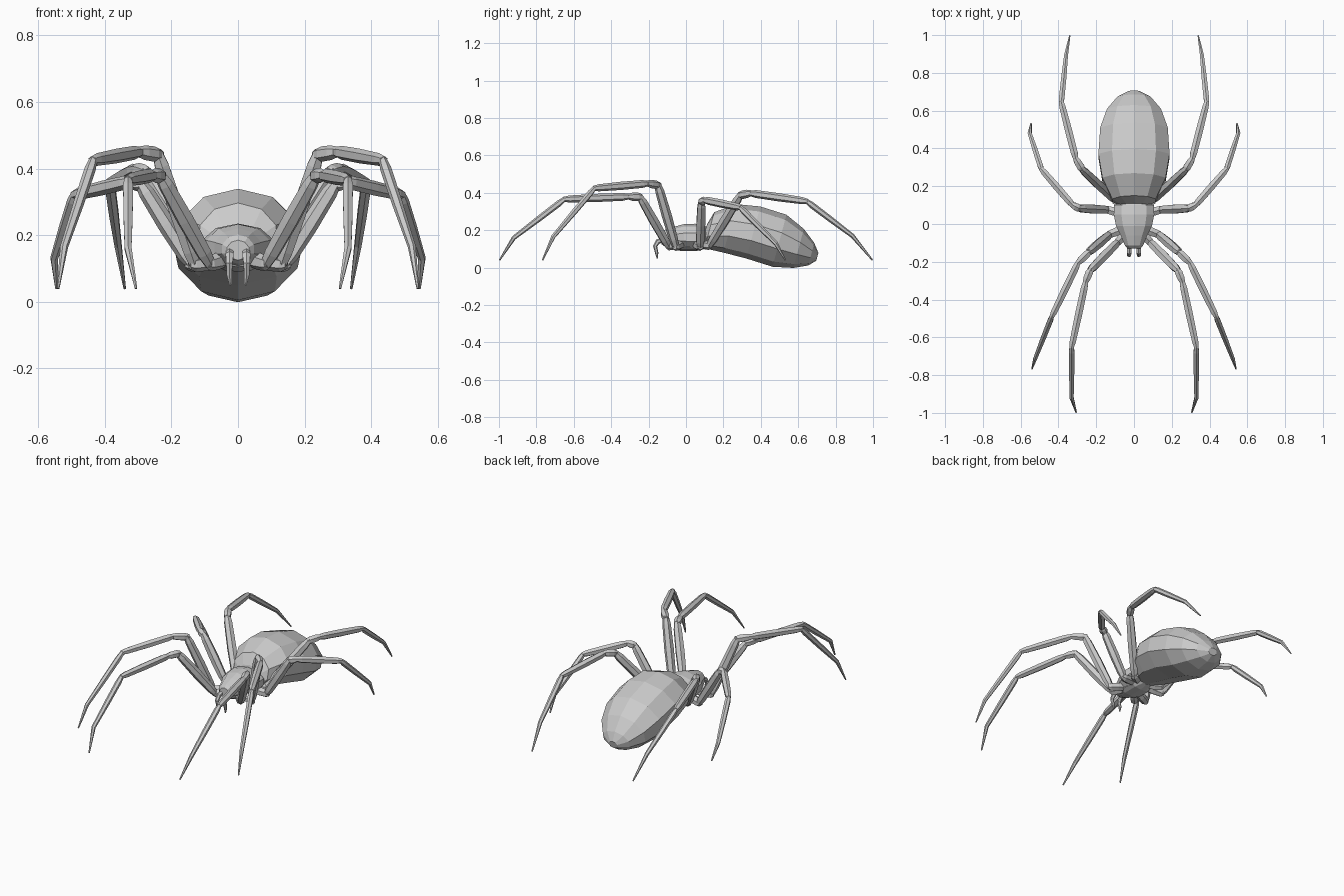
import bpy, bmesh, math
from mathutils import Vector

if "Cube" in bpy.data.objects:
    bpy.data.objects.remove(bpy.data.objects["Cube"])


def loft(name, rings):
    """Skin a list of equal-sized vertex rings and cap both ends."""
    bm = bmesh.new()
    vs = [[bm.verts.new(p) for p in r] for r in rings]
    n = len(vs[0])
    for a, b in zip(vs, vs[1:]):
        for i in range(n):
            j = (i + 1) % n
            bm.faces.new((a[i], a[j], b[j], b[i]))
    bm.faces.new(vs[0])
    bm.faces.new(vs[-1])
    bmesh.ops.recalc_face_normals(bm, faces=bm.faces)
    me = bpy.data.meshes.new(name)
    bm.to_mesh(me)
    bm.free()
    ob = bpy.data.objects.new(name, me)
    bpy.context.collection.objects.link(ob)
    return ob


def body(name, sections, tilt, n=10):
    """Sections are (y, z, half width, half height), leaned by tilt."""
    up = Vector((0, math.sin(tilt), math.cos(tilt)))
    rings = []
    for y, z, w, h in sections:
        angles = [2 * math.pi * i / n for i in range(n)]
        rings.append([Vector((w * math.sin(a), y, z)) + up * h * math.cos(a)
                      for a in angles])
    return loft(name, rings)


def tube(name, pts, n=6):
    """Points are (x, y, z, radius); frame is carried along the path."""
    ps = [Vector(p[:3]) for p in pts]
    side = Vector((0, 0, 1))
    rings = []
    for i, p in enumerate(ps):
        t = Vector((0, 0, 0))
        if i > 0:
            t += (p - ps[i - 1]).normalized()
        if i < len(ps) - 1:
            t += (ps[i + 1] - p).normalized()
        t.normalize()
        if i == 0 and abs(t.z) > 0.9:
            side = Vector((0, 1, 0))
        side = (side - t * side.dot(t)).normalized()
        other = t.cross(side)
        rings.append([p + pts[i][3] * (side * math.cos(a) + other * math.sin(a))
                      for a in [2 * math.pi * k / n for k in range(n)]])
    return loft(name, rings)


def pair(name, pts):
    for s, label in ((1, "right"), (-1, "left")):
        tube(f"{name}_{label}", [(s * x, y, z, r) for x, y, z, r in pts])


def limb(a, b, stops):
    """Points between a and b at (fraction, radius) stops."""
    a, b = Vector(a), Vector(b)
    return [(*a.lerp(b, f), r) for f, r in stops]


# Abdomen, drooping towards the rear
body("abdomen", [(.10, .185, .075, .05), (.125, .20, .120, .10),
                 (.235, .210, .176, .134), (.36, .188, .198, .144),
                 (.50, .144, .188, .144), (.602, .103, .150, .108),
                 (.670, .072, .092, .062), (.702, .058, .030, .022)],
     math.radians(15))

# Head and thorax
body("carapace", [(-.13, .155, .034, .030), (-.115, .158, .050, .044),
                  (-.06, .16, .074, .06), (-.01, .163, .100, .07),
                  (.05, .163, .113, .072), (.10, .165, .110, .06),
                  (.12, .17, .05, .04)], 0)
body("sternum", [(-.09, .12, .03, .015), (-.03, .115, .07, .025),
                 (.06, .115, .07, .025), (.12, .12, .03, .015)], 0)

# Curved fangs
pair("fang", [(.025, -.12, .15, .012), (.025, -.15, .140, .014),
              (.026, -.165, .115, .011), (.026, -.157, .08, .009),
              (.022, -.153, .050, .004)])

# Legs: hip, upper joint, knee, ankle, mid foot, tip
legs = {
    "front_leg": [(.085, -.095, .115), (.232, -.245, .378), (.256, -.305, .380),
                  (.33, -.65, .366), (.330, -.92, .160), (.306, -.997, .040)],
    "second_leg": [(.13, -.055, .112), (.240, -.15, .442), (.296, -.205, .450),
                   (.435, -.49, .425), (.522, -.710, .165), (.540, -.767, .040)],
    "third_leg": [(.14, .075, .112), (.290, .083, .352), (.325, .10, .361),
                  (.49, .29, .322), (.552, .480, .130), (.545, .532, .040)],
    "rear_leg": [(.10, .125, .118), (.275, .290, .388), (.308, .345, .398),
                 (.385, .645, .355), (.360, .890, .170), (.34, .997, .040)],
}
for name, (hip, upper, knee, ankle, foot, tip) in legs.items():
    root = (.03, hip[1] * .5 + .01, .13)
    pair(name + "_hip", limb(root, hip, [(0, .022), (.6, .026), (1, .023), (1.15, .013)]))
    pair(name + "_thigh", limb(hip, upper, [(-.03, .016), (.12, .024), (.5, .027),
                                            (.9, .024), (1.03, .016)]))
    pair(name + "_knee", limb(upper, knee, [(-.15, .016), (.2, .023), (.7, .022), (1.1, .015)]))
    pair(name + "_shin", limb(knee, ankle, [(-.02, .014), (.1, .021), (.5, .022),
                                            (.92, .019), (1.02, .013)]))
    pair(name + "_foot", limb(ankle, foot, [(-.02, .012), (.1, .017), (.5, .016), (1, .012)])
         + [(*tip, .004)])
